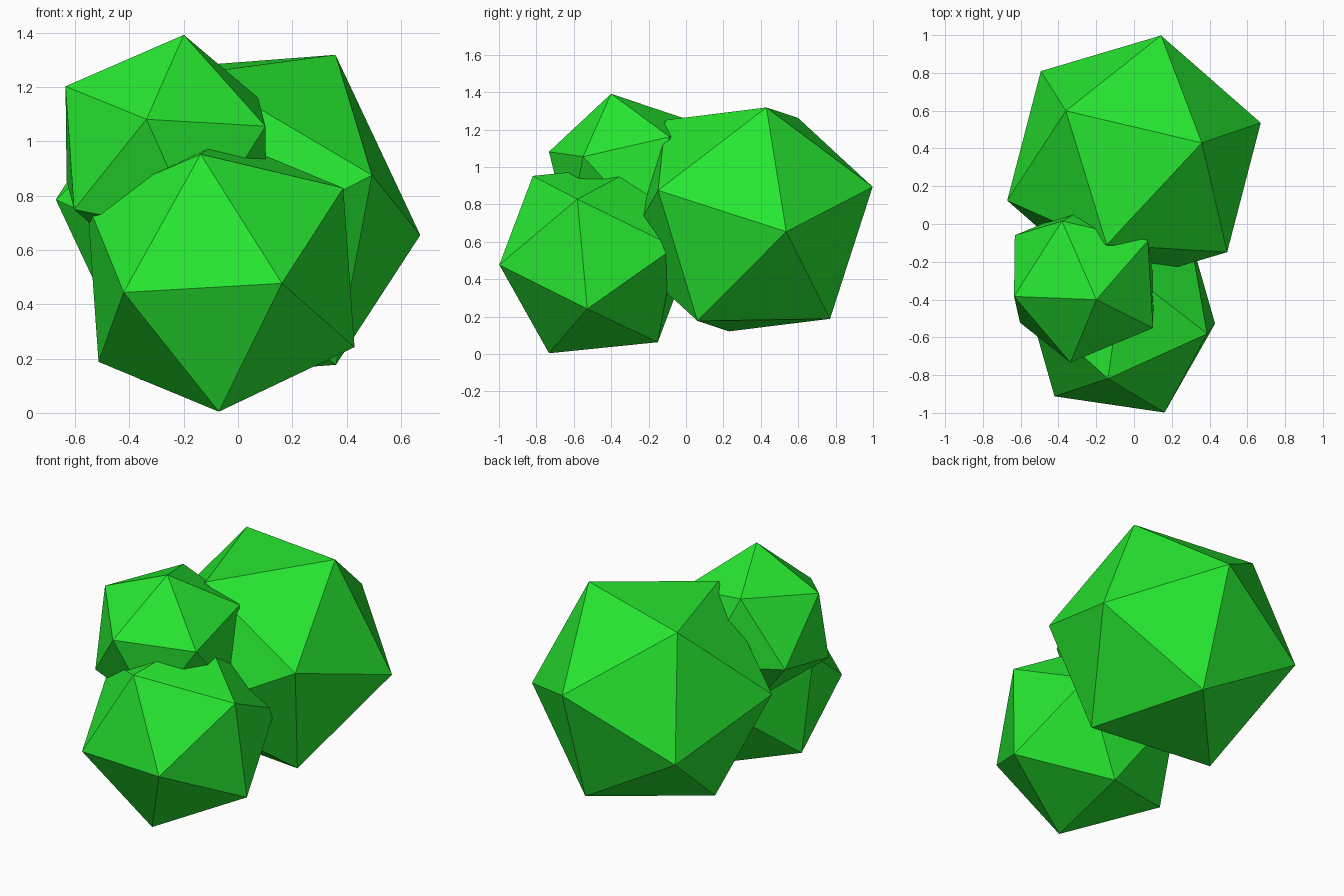
import bpy
from mathutils import Matrix, Vector

if "Cube" in bpy.data.objects:
    bpy.data.objects.remove(bpy.data.objects["Cube"])

# Leaf green shared by all clumps
green = bpy.data.materials.new("leaf_green")
green.diffuse_color = (0.02, 0.8, 0.03, 1)
green.use_nodes = True
green.node_tree.nodes["Principled BSDF"].inputs["Base Color"].default_value = green.diffuse_color


def clump(name, centre, radius, pole, neighbour):
    """Flat-faced icosahedron turned so one corner points along `pole`
    and an adjacent corner leans towards `neighbour`."""
    z = Vector(pole).normalized()
    n = Vector(neighbour)
    x = (n - z * n.dot(z)).normalized()
    y = z.cross(x)
    rot = Matrix((x, y, z)).transposed().to_4x4()
    bpy.ops.mesh.primitive_ico_sphere_add(subdivisions=1, radius=radius)
    ob = bpy.context.object
    ob.name = name
    ob.matrix_world = Matrix.Translation(centre) @ rot
    ob.data.materials.append(green)
    return ob


# Large clump at the back
clump("back_foliage", (0, 0.33, 0.72), 0.705,
      (0.36, 0.10, 0.60), (0.49, -0.48, 0.15))
# Medium clump at the front, resting on the ground
clump("front_foliage", (-0.063, -0.485, 0.508), 0.561,
      (-0.075, -0.335, 0.446), (0.225, -0.515, -0.03))
# Small clump on top
clump("top_foliage", (-0.265, -0.305, 0.955), 0.452,
      (0.065, -0.095, 0.434), (0.365, -0.245, 0.104))
